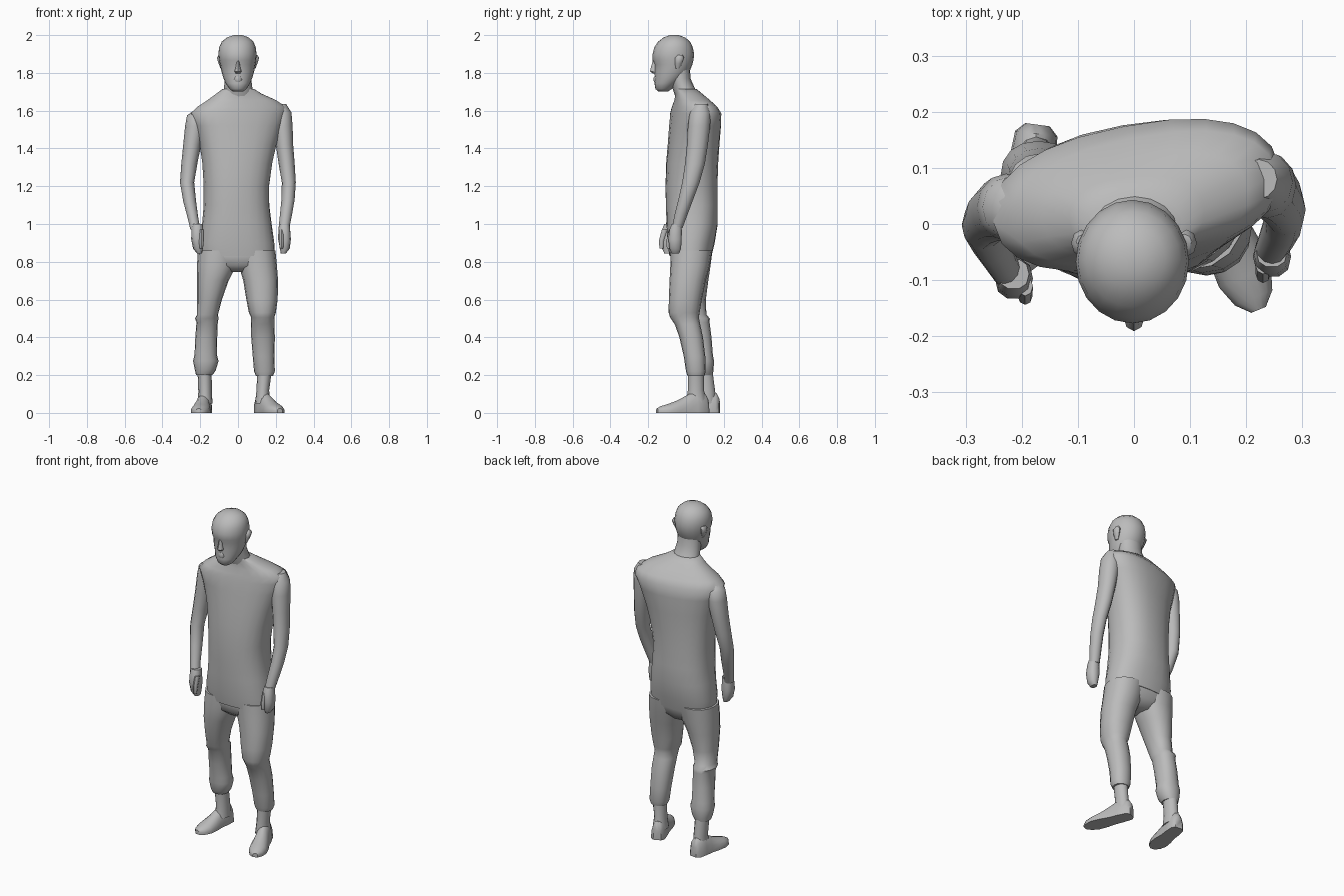
import bpy, bmesh, math
from mathutils import Vector

grey = bpy.data.materials.new("plain grey")
grey.diffuse_color = (0.5, 0.5, 0.5, 1)


def skin(name, rings, angle=50):
    """Skin a closed surface over a list of point rings."""
    bm = bmesh.new()
    loops = [[bm.verts.new(p) for p in ring] for ring in rings]
    n = len(loops[0])
    for a, b in zip(loops, loops[1:]):
        for i in range(n):
            j = (i + 1) % n
            bm.faces.new((a[i], a[j], b[j], b[i]))
    bm.faces.new(loops[0][::-1])
    bm.faces.new(loops[-1])
    bmesh.ops.recalc_face_normals(bm, faces=bm.faces)
    me = bpy.data.meshes.new(name)
    bm.to_mesh(me)
    bm.free()
    ob = bpy.data.objects.new(name, me)
    bpy.context.collection.objects.link(ob)
    me.materials.append(grey)
    bpy.context.view_layer.objects.active = ob
    ob.select_set(True)
    bpy.ops.object.shade_smooth_by_angle(angle=math.radians(angle))
    ob.select_set(False)
    return ob


def loft(name, sections, n=16, power=1.0, angle=50):
    """Horizontal sections: z, x min, x max, y min, y max, optional twist in degrees."""
    rings = []
    for z, x0, x1, y0, y1, *twist in sections:
        t = math.radians(twist[0] if twist else 0)
        ring = []
        for i in range(n):
            a = 2 * math.pi * i / n
            c, s = math.cos(a), math.sin(a)
            u = math.copysign(abs(c) ** power, c) * (x1 - x0) / 2
            v = math.copysign(abs(s) ** power, s) * (y1 - y0) / 2
            ring.append(((x0 + x1) / 2 + u * math.cos(t) - v * math.sin(t),
                         (y0 + y1) / 2 + u * math.sin(t) + v * math.cos(t), z))
        rings.append(ring)
    return skin(name, rings, angle)


# Shirt, with shoulders twisted towards the back on the +x side
loft("shirt", [
    (0.83, -0.195, 0.195, -0.088, 0.135, 0), (0.90, -0.205, 0.192, -0.098, 0.152, 0),
    (1.00, -0.190, 0.178, -0.103, 0.168, 2), (1.10, -0.182, 0.166, -0.107, 0.168, 4),
    (1.20, -0.182, 0.165, -0.108, 0.166, 5), (1.32, -0.190, 0.182, -0.103, 0.168, 7),
    (1.42, -0.205, 0.205, -0.092, 0.172, 9), (1.52, -0.232, 0.238, -0.082, 0.178, 10),
    (1.585, -0.255, 0.265, -0.073, 0.176, 11), (1.62, -0.220, 0.258, -0.064, 0.155, 11),
    (1.655, -0.165, 0.205, -0.056, 0.122, 9), (1.69, -0.115, 0.125, -0.055, 0.085, 5),
    (1.715, -0.082, 0.085, -0.058, 0.055, 0)], n=24, power=0.85)

# Trouser seat
loft("trouser_seat", [
    (0.745, -0.06, 0.06, -0.03, 0.08), (0.78, -0.175, 0.165, -0.072, 0.115),
    (0.83, -0.205, 0.195, -0.082, 0.132), (0.92, -0.190, 0.180, -0.080, 0.140)],
    n=24, power=0.85)

# Trouser legs: the -x leg stands further back, with folds at knee and cuff
loft("right_trouser_leg", [
    (0.20, -0.222, -0.135, 0.045, 0.140), (0.225, -0.228, -0.118, 0.030, 0.146),
    (0.275, -0.238, -0.103, 0.022, 0.148), (0.31, -0.230, -0.112, 0.020, 0.142),
    (0.40, -0.226, -0.110, 0.005, 0.135), (0.48, -0.220, -0.107, -0.010, 0.125),
    (0.50, -0.228, -0.103, -0.022, 0.126), (0.52, -0.216, -0.106, -0.030, 0.108),
    (0.60, -0.216, -0.085, -0.052, 0.105), (0.70, -0.217, -0.050, -0.075, 0.118),
    (0.78, -0.217, -0.008, -0.082, 0.130), (0.86, -0.212, 0.010, -0.082, 0.140)],
    power=0.9)
loft("left_trouser_leg", [
    (0.195, 0.095, 0.185, 0.008, 0.098), (0.22, 0.085, 0.195, 0.000, 0.104),
    (0.30, 0.078, 0.193, -0.012, 0.102), (0.40, 0.070, 0.195, -0.035, 0.090),
    (0.47, 0.068, 0.193, -0.060, 0.075), (0.505, 0.070, 0.192, -0.084, 0.068),
    (0.53, 0.058, 0.200, -0.092, 0.072), (0.60, 0.044, 0.210, -0.091, 0.084),
    (0.70, 0.028, 0.212, -0.087, 0.104), (0.78, 0.004, 0.206, -0.083, 0.125),
    (0.86, -0.010, 0.198, -0.082, 0.138)], power=0.9)

# Ankles
loft("right_ankle", [(0.05, -0.215, -0.135, 0.050, 0.160), (0.11, -0.210, -0.138, 0.060, 0.155),
                     (0.24, -0.215, -0.140, 0.050, 0.138)], n=12)
loft("left_ankle", [(0.05, 0.090, 0.170, 0.000, 0.112), (0.12, 0.098, 0.165, 0.010, 0.095),
                    (0.23, 0.102, 0.180, 0.010, 0.095)], n=12)


def shoe(name, heel, toe):
    """Flat-soled shoe: stations along the length give half width and height."""
    h, t = Vector((*heel, 0)), Vector((*toe, 0))
    d = t - h
    side = Vector((-d.y, d.x, 0)).normalized()
    rings = []
    for f, w, top in [(0, 0.022, 0.075), (0.06, 0.038, 0.105), (0.25, 0.042, 0.118),
                      (0.42, 0.042, 0.092), (0.6, 0.049, 0.066), (0.78, 0.050, 0.048),
                      (0.92, 0.036, 0.036), (1, 0.014, 0.024)]:
        ring = [h + d * f + side * w, h + d * f - side * w]
        for i in range(9):
            a = math.pi * i / 8
            ring.append(h + d * f - side * w * math.cos(a)
                        + Vector((0, 0, 0.012 + (top - 0.012) * math.sin(a))))
        rings.append(ring)
    skin(name, rings, 45)


shoe("right_shoe", (-0.172, 0.177), (-0.208, -0.09))
shoe("left_shoe", (0.112, 0.115), (0.222, -0.153))

# Arms, hanging slightly forward
loft("right_arm", [
    (0.97, -0.252, -0.198, -0.115, -0.060), (1.03, -0.266, -0.210, -0.098, -0.035),
    (1.12, -0.290, -0.222, -0.070, 0.005), (1.22, -0.307, -0.232, -0.045, 0.040),
    (1.32, -0.300, -0.215, -0.035, 0.065), (1.42, -0.290, -0.195, -0.030, 0.080),
    (1.52, -0.280, -0.175, -0.030, 0.090), (1.575, -0.270, -0.170, -0.025, 0.085),
    (1.60, -0.235, -0.180, 0.000, 0.065)], n=12)
loft("left_arm", [
    (0.98, 0.215, 0.272, -0.075, -0.018), (1.05, 0.222, 0.286, -0.060, 0.008),
    (1.13, 0.230, 0.300, -0.040, 0.038), (1.22, 0.232, 0.306, -0.020, 0.072),
    (1.32, 0.215, 0.300, -0.005, 0.100), (1.42, 0.200, 0.292, 0.005, 0.116),
    (1.52, 0.185, 0.289, 0.010, 0.128), (1.59, 0.180, 0.283, 0.020, 0.130),
    (1.635, 0.190, 0.255, 0.045, 0.115)], n=12)

# Loosely closed hands with thumbs
for name, dx, dy, s in [("right", -0.212, -0.094, 1), ("left", 0.248, -0.055, -1)]:
    loft(name + "_hand", [
        (0.845, dx - 0.014 + 0.008 * s, dx + 0.014 + 0.008 * s, dy - 0.022, dy + 0.020),
        (0.87, dx - 0.026, dx + 0.026, dy - 0.034, dy + 0.030),
        (0.92, dx - 0.036, dx + 0.032, dy - 0.040, dy + 0.034),
        (0.97, dx - 0.034, dx + 0.028, dy - 0.034, dy + 0.034),
        (1.00, dx - 0.030, dx + 0.025, dy - 0.022, dy + 0.032)], n=10, power=0.85)
    tx = dx + 0.018 * s
    loft(name + "_thumb", [
        (0.87, tx - 0.009, tx + 0.009, dy - 0.046, dy - 0.026),
        (0.91, tx - 0.013, tx + 0.013, dy - 0.050, dy - 0.020),
        (0.97, tx - 0.014, tx + 0.014, dy - 0.034, dy + 0.000)], n=8)

# Neck, leaning forward into the head
loft("neck", [
    (1.67, -0.085, 0.088, -0.055, 0.075), (1.72, -0.074, 0.076, -0.072, 0.046),
    (1.77, -0.070, 0.070, -0.085, 0.024), (1.84, -0.070, 0.070, -0.090, 0.020)], n=16)

# Head: chin, jaw, cheeks, brow and skull
loft("head", [
    (1.702, -0.028, 0.028, -0.148, -0.095), (1.715, -0.045, 0.045, -0.162, -0.075),
    (1.745, -0.066, 0.064, -0.167, -0.040), (1.775, -0.078, 0.076, -0.164, -0.005),
    (1.805, -0.087, 0.085, -0.168, 0.018), (1.845, -0.095, 0.092, -0.166, 0.034),
    (1.868, -0.100, 0.096, -0.177, 0.040), (1.90, -0.104, 0.098, -0.177, 0.043),
    (1.935, -0.100, 0.094, -0.168, 0.036), (1.965, -0.086, 0.082, -0.148, 0.022),
    (1.988, -0.058, 0.056, -0.118, -0.005), (2.0, -0.022, 0.022, -0.085, -0.040)], n=20)

# Nose, lips and ears
loft("nose", [
    (1.797, -0.014, 0.014, -0.176, -0.140), (1.808, -0.019, 0.019, -0.191, -0.140),
    (1.825, -0.013, 0.013, -0.187, -0.140), (1.865, -0.008, 0.008, -0.176, -0.140)], n=8)
loft("lips", [
    (1.752, -0.016, 0.016, -0.169, -0.13), (1.765, -0.026, 0.026, -0.173, -0.13),
    (1.782, -0.016, 0.016, -0.169, -0.13)], n=8)
for name, s in [("right_ear", -1), ("left_ear", 1)]:
    loft(name, [(z, *sorted((s * 0.076, s * x)), y0, y1) for z, x, y0, y1 in
                [(1.822, 0.092, -0.055, -0.035), (1.85, 0.103, -0.060, -0.020),
                 (1.88, 0.112, -0.058, -0.010), (1.895, 0.103, -0.045, -0.018)]], n=8)
